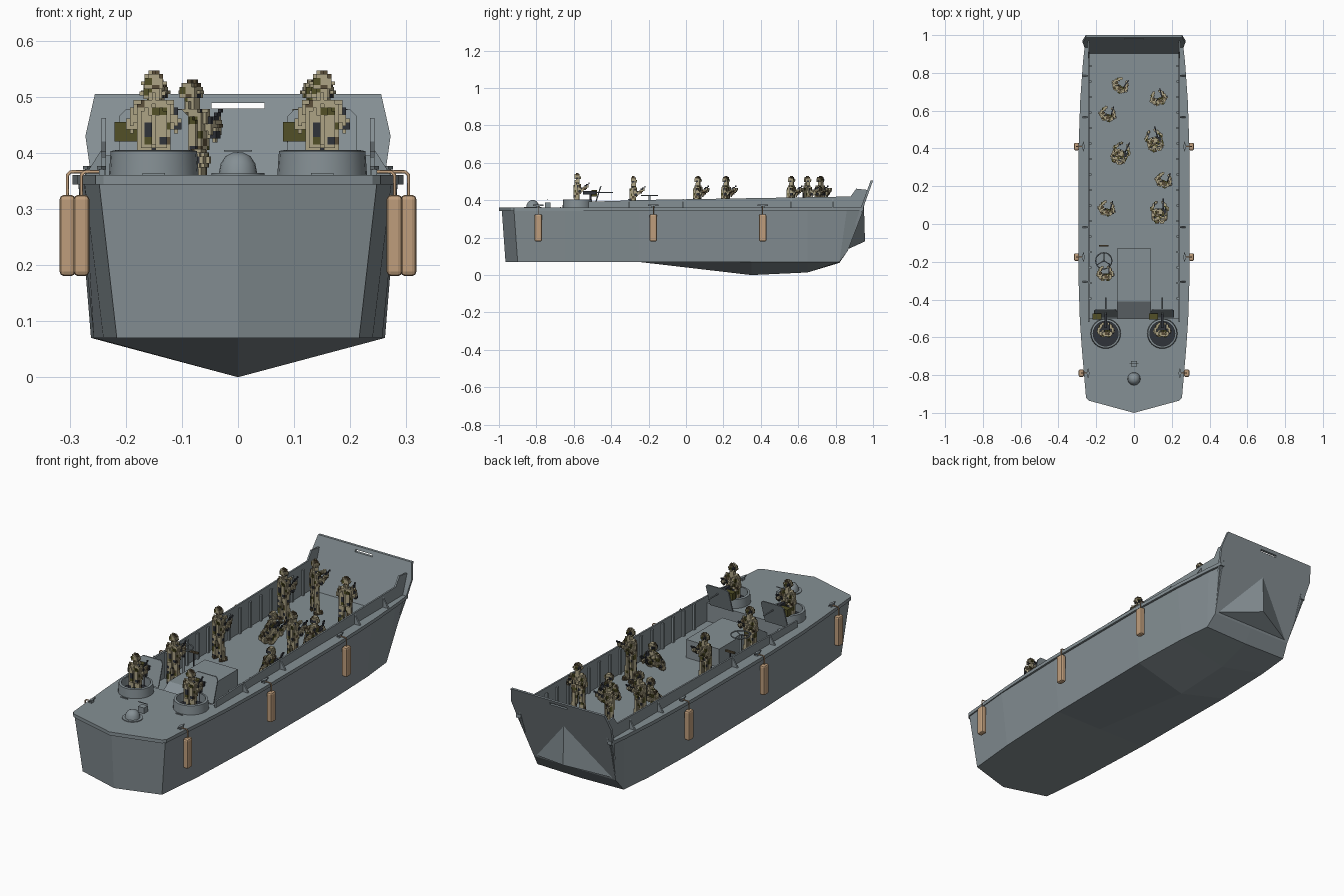
import bpy, bmesh, math, random
from mathutils import Vector

if "Cube" in bpy.data.objects:
    bpy.data.objects.remove(bpy.data.objects["Cube"])
random.seed(4)

def mat(name, r, g, b):
    m = bpy.data.materials.new(name)
    m.diffuse_color = (r, g, b, 1)
    m.use_nodes = True
    m.node_tree.nodes["Principled BSDF"].inputs["Base Color"].default_value = m.diffuse_color
    return m

GREY = mat("hull_grey", .235, .277, .297)
DARK = mat("dark_metal", .03, .033, .042)
TAN = mat("fender_tan", .52, .34, .20)
KHAKI = mat("uniform_khaki", .42, .37, .235)
OLIVE = mat("olive", .085, .08, .02)
BROWN = mat("brown_gear", .10, .075, .04)

def mesh_obj(name, verts, faces, *mats):
    me = bpy.data.meshes.new(name)
    me.from_pydata([tuple(v) for v in verts], [], faces)
    for m in mats:
        me.materials.append(m)
    bm = bmesh.new()
    bm.from_mesh(me)
    bmesh.ops.recalc_face_normals(bm, faces=bm.faces)
    bm.to_mesh(me)
    bm.free()
    ob = bpy.data.objects.new(name, me)
    bpy.context.collection.objects.link(ob)
    return ob

def sweep(name, ring, shift, m):
    """Solid made by moving a polygon of 3D points along a vector."""
    n = len(ring)
    top = [Vector(p) + Vector(shift) for p in ring]
    faces = [list(range(n)), list(range(2 * n - 1, n - 1, -1))]
    faces += [[i, (i + 1) % n, n + (i + 1) % n, n + i] for i in range(n)]
    return mesh_obj(name, list(ring) + top, faces, m)

def box(name, x0, x1, y0, y1, z0, z1, m):
    return sweep(name, [(x0, y0, z0), (x1, y0, z0), (x1, y1, z0), (x0, y1, z0)], (0, 0, z1 - z0), m)

def lathe(name, loc, prof, m, n=20):
    """Revolve (radius, z) points about a vertical axis."""
    vs = [(loc[0] + r * math.cos(2 * math.pi * i / n), loc[1] + r * math.sin(2 * math.pi * i / n), z)
          for r, z in prof for i in range(n)]
    fs = [[k * n + i, k * n + (i + 1) % n, (k + 1) * n + (i + 1) % n, (k + 1) * n + i]
          for k in range(len(prof) - 1) for i in range(n)]
    ob = mesh_obj(name, vs, fs, m)
    ob.data.shade_smooth()
    bm = bmesh.new()
    bm.from_mesh(ob.data)
    for e in bm.edges:
        e.smooth = e.calc_face_angle(0) < .6
    bm.to_mesh(ob.data)
    bm.free()
    return ob

def tube(name, pts, r, m, cyclic=False):
    cu = bpy.data.curves.new(name, 'CURVE')
    cu.dimensions = '3D'
    cu.bevel_depth, cu.bevel_resolution, cu.use_fill_caps = r, 1, True
    s = cu.splines.new('POLY')
    s.points.add(len(pts) - 1)
    for p, q in zip(s.points, pts):
        p.co = (*q, 1)
    s.use_cyclic_u = cyclic
    cu.materials.append(m)
    ob = bpy.data.objects.new(name, cu)
    bpy.context.collection.objects.link(ob)
    return ob

# Hull skin: deck y, deck half width, chine y, chine half width, chine z, keel y, keel z
stations = [(-.92, .248, -.90, .216, .07, -.965, .07), (-.65, .274, -.65, .24, .07, -.65, .07),
            (-.25, .285, -.25, .257, .07, -.25, .07), (.35, .285, .35, .262, .07, .35, 0),
            (.65, .275, .65, .252, .07, .65, .014), (.86, .26, .82, .235, .07, .82, .065),
            (.95, .25, .865, .222, .13, .865, .13)]
hv, hf = [], []
for dy, dx, cy, cx, cz, ky, kz in stations:
    hv += [(-dx, dy, .35), (-cx, cy, cz), (0, ky, kz), (cx, cy, cz), (dx, dy, .35)]
for s in range(len(stations) - 1):
    hf += [[s * 5 + i, s * 5 + i + 1, s * 5 + i + 6, s * 5 + i + 5] for i in range(4)]
hv.append((0, -.985, .35))
hf += [[0, 1, 2, 35], [2, 3, 4, 35]]
mesh_obj("hull", hv, hf, GREY)

# Decks with a slightly overhanging rub rail, and the well floor
rail = [(s[1] + .01, s[0]) for s in stations]
half_deck = [(.24, -.935), (.254, -.92), (.277, -.65), (.287, -.5)]
sweep("stern_deck", [(0, -1, .343)] + [(x, y, .343) for x, y in half_deck]
      + [(-x, y, .343) for x, y in reversed(half_deck)], (0, 0, .017), GREY)
box("well_floor", -.24, .24, -.5, .91, .262, .27, GREY)
box("well_rear_wall", -.24, .24, -.51, -.5, .26, .35, GREY)
for s in (-1, 1):
    pts = [(.287, -.5)] + rail[2:] + [(.238, .95), (.238, -.5)]
    sweep("side_deck", [(s * x, y, .343) for x, y in pts], (0, 0, .017), GREY)
    # Coaming with raised wing beside the ramp
    prof = [(-.52, .262), (.915, .262), (.95, .36), (.972, .455), (.91, .462), (.88, .42), (-.2, .402), (-.52, .392)]
    sweep("coaming", [(s * .235, y, z) for y, z in prof], (s * .008, 0, 0), GREY)
    for y in (.78, .56, -.02, -.31):
        sweep("coaming_bracket", [(s * .243, y, .36), (s * .272, y, .36), (s * .243, y, .406)], (0, .008, 0), GREY)
    for i in range(16):
        y = -.4 + i * .082
        box("well_rib", s * .235, s * .226, y, y + .012, .27, .395, GREY)
    # Hanging fenders with ropes and cleats
    for y, x in ((-.79, .279), (-.175, .304), (.41, .304)):
        f = box("fender", s * x - .014, s * x + .014, y - .02, y + .02, .18, .325, TAN)
        b = f.modifiers.new("round", 'BEVEL')
        b.width, b.segments = .008, 2
        c = x - .036
        tube("fender_rope", [(s * x, y, .32), (s * x, y, .36), (s * (x - .006), y, .366), (s * c, y, .366)], .003, TAN)
        box("cleat_post", s * c - .005, s * c + .005, y - .01, y + .01, .36, .37, GREY)
        sweep("cleat_horn", [(s * c, y - .028, .37), (s * c + .008, y, .37), (s * c, y + .028, .37),
                             (s * c - .008, y, .37)], (0, 0, .006), GREY)

# Bow ramp: sloped plate with slot and a wedge-shaped lower face
def ry(z):
    return .865 + (z - .13) * .36
half = [(.222, .13), (.262, .36), (.272, .43), (.255, .505)]
outline = half + [(-x, z) for x, z in reversed(half)]
ramp = sweep("bow_ramp", [(x, ry(z), z) for x, z in outline], (0, -.013, 0), GREY)
cutter = box("slot_cutter", -.047, .047, .9, 1.1, .479, .489, GREY)
cutter.hide_render = True
cutter.hide_viewport = True
bo = ramp.modifiers.new("slot", 'BOOLEAN')
bo.object, bo.operation, bo.solver = cutter, 'DIFFERENCE', 'EXACT'
mesh_obj("ramp_wedge", [(0, ry(.37), .37), (-.205, ry(.14), .14), (.205, ry(.14), .14), (0, .957, .18)],
         [[0, 1, 3], [0, 3, 2], [1, 2, 3], [0, 2, 1]], GREY)

# Engine cover and helm
sweep("engine_cover", [(-.09, -.5, .27), (-.09, -.13, .27), (-.09, -.13, .36), (-.09, -.41, .36), (-.09, -.5, .30)],
      (.18, 0, 0), GREY)
W = (-.16, -.195, .425)
tube("steering_wheel", [(W[0] + .043 * math.cos(a * math.pi / 10), W[1] + .043 * math.sin(a * math.pi / 10), W[2])
                        for a in range(20)], .003, GREY, True)
for a in (90, 210, 330):
    tube("wheel_spoke", [W, (W[0] + .043 * math.cos(math.radians(a)), W[1] + .043 * math.sin(math.radians(a)), W[2])], .0025, GREY)
tube("wheel_column", [W, (W[0], W[1], .27)], .007, GREY)
tube("throttle_lever", [(-.16, -.115, .27), (-.16, -.115, .37)], .004, DARK)
box("throttle_grip", -.185, -.135, -.12, -.11, .368, .376, BROWN)

# Stern fittings
lathe("stern_dome", (0, -.82), [(.047, .36), (.047, .364), (.034, .364), (.031, .38), (.022, .394), (.01, .4), (0, .401)], GREY)
box("stern_box", -.016, .016, -.755, -.725, .36, .388, GREY)
box("stern_box_bar", -.025, .025, -.742, -.738, .402, .405, GREY)

# Gun tubs, shields, guns
for x in (-.15, .15):
    lathe("gun_tub", (x, -.58), [(.08, .36), (.077, .403), (.066, .405), (.066, .362)], GREY, 24)
    lathe("gun_tub_floor", (x, -.58), [(.067, .364), (0, .364)], DARK, 24)
    box("tub_step", x - .02, x + .02, -.673, -.669, .36, .364, GREY)
    sweep("gun_shield", [(x - .062, -.495, .36), (x + .062, -.495, .36), (x + .062, -.462, .465), (x + .05, -.457, .477),
                         (x - .05, -.457, .477), (x - .062, -.462, .465)], (0, .006, 0), GREY)
    box("ammo_box", x - .07, x - .022, -.505, -.475, .42, .455, OLIVE)
    box("gun_receiver", x - .007, x + .007, -.55, -.48, .43, .45, DARK)
    tube("gun_barrel", [(x, -.48, .441), (x, -.39, .441)], .0035, GREY)
    tube("gun_mount", [(x, -.51, .43), (x, -.51, .364)], .006, DARK)

# Crew: blocky figures sampled on a small grid from capsules
V = .0066
DIRS = [(1, 0, 0), (-1, 0, 0), (0, 1, 0), (0, -1, 0), (0, 0, 1), (0, 0, -1)]

def figure_mesh(name, capsules):
    cells, patch = {}, {}
    for a, b, r, kind in capsules:
        a, b = Vector(a), Vector(b)
        lo = [int(math.floor((min(a[i], b[i]) - r) / V)) for i in range(3)]
        hi = [int(math.ceil((max(a[i], b[i]) + r) / V)) for i in range(3)]
        d = b - a
        for i in range(lo[0], hi[0] + 1):
            for j in range(lo[1], hi[1] + 1):
                for k in range(lo[2], hi[2] + 1):
                    p = Vector((i, j, k)) * V
                    t = max(0, min(1, (p - a).dot(d) / max(d.dot(d), 1e-9)))
                    if (p - a - d * t).length <= r:
                        key = (i // 2, j // 2, k // 2)
                        if key not in patch:
                            patch[key] = random.choices([0, 1, 2, 3], [68, 14, 9, 9])[0]
                        cells[i, j, k] = patch[key] if kind is None else kind
    vs, fs, ms = [], [], []
    for c, m in cells.items():
        for d in DIRS:
            if (c[0] + d[0], c[1] + d[1], c[2] + d[2]) in cells:
                continue
            n = Vector(d)
            u = Vector((d[1], d[2], d[0]))
            w = n.cross(u)
            o = Vector(c) + n * .5
            fs.append(list(range(len(vs), len(vs) + 4)))
            vs += [(o + (u * p + w * q) * .5) * V for p, q in ((-1, -1), (1, -1), (1, 1), (-1, 1))]
            ms.append(m)
    me = bpy.data.meshes.new(name)
    me.from_pydata([tuple(v) for v in vs], [], fs)
    for m in (KHAKI, OLIVE, DARK, BROWN):
        me.materials.append(m)
    me.polygons.foreach_set("material_index", ms)
    return me

def upper(y, z):
    """Torso, arms, head, helmet and rifle above hips at height z, leaning y forward."""
    caps = [((.014 * s, 0, z + .005), (.014 * s, y, z + .062), .018, None) for s in (-1, 1)]
    for s in (-1, 1):
        caps += [((.03 * s, y, z + .066), (.041 * s, y + .014, z + .03), .0095, None),
                 ((.041 * s, y + .014, z + .03), (.018 * s, y + .052, z + .058), .008, None)]
    caps += [((0, y, z + .075), (0, y + .004, z + .1), .0125, 0),
             ((-.004, y, z + .108), (.004, y, z + .108), .0165, None),
             ((0, y, z + .114), (0, y, z + .116), .0135, None),
             ((.018, y + .01, z + .035), (.018, y + .064, z + .075), .0045, 2)]
    return caps

stand, crouch = upper(.004, .13), upper(.045, .015)
for s in (-1, 1):
    stand += [((.016 * s, 0, .125), (.022 * s, .004, .015), .0135, None), ((.022 * s, 0, .008), (.024 * s, .02, .008), .011, 3)]
    crouch += [((.02 * s, 0, .02), (.032 * s, .045, .045), .014, None), ((.032 * s, .045, .045), (.032 * s, .015, .012), .012, None)]
STAND, CROUCH = figure_mesh("standing_figure", stand), figure_mesh("crouching_figure", crouch)
crew = [("gunner", -.15, -.585, .286, 0, STAND), ("gunner", .15, -.585, .286, 0, STAND),
        ("helmsman", -.152, -.285, .268, 0, STAND),
        ("soldier", -.085, .715, .27, -35, STAND), ("soldier", .135, .645, .27, 15, STAND),
        ("soldier", -.145, .56, .27, -15, STAND), ("soldier", .15, .21, .27, -20, STAND),
        ("soldier", -.15, .06, .27, -15, STAND), ("soldier", -.09, .335, .265, -25, CROUCH),
        ("soldier", .12, .40, .265, 15, CROUCH), ("soldier", .135, .02, .265, 0, CROUCH)]
for name, x, y, z, rot, me in crew:
    ob = bpy.data.objects.new(name, me)
    ob.location = (x, y, z)
    ob.rotation_euler.z = math.radians(rot)
    bpy.context.collection.objects.link(ob)
